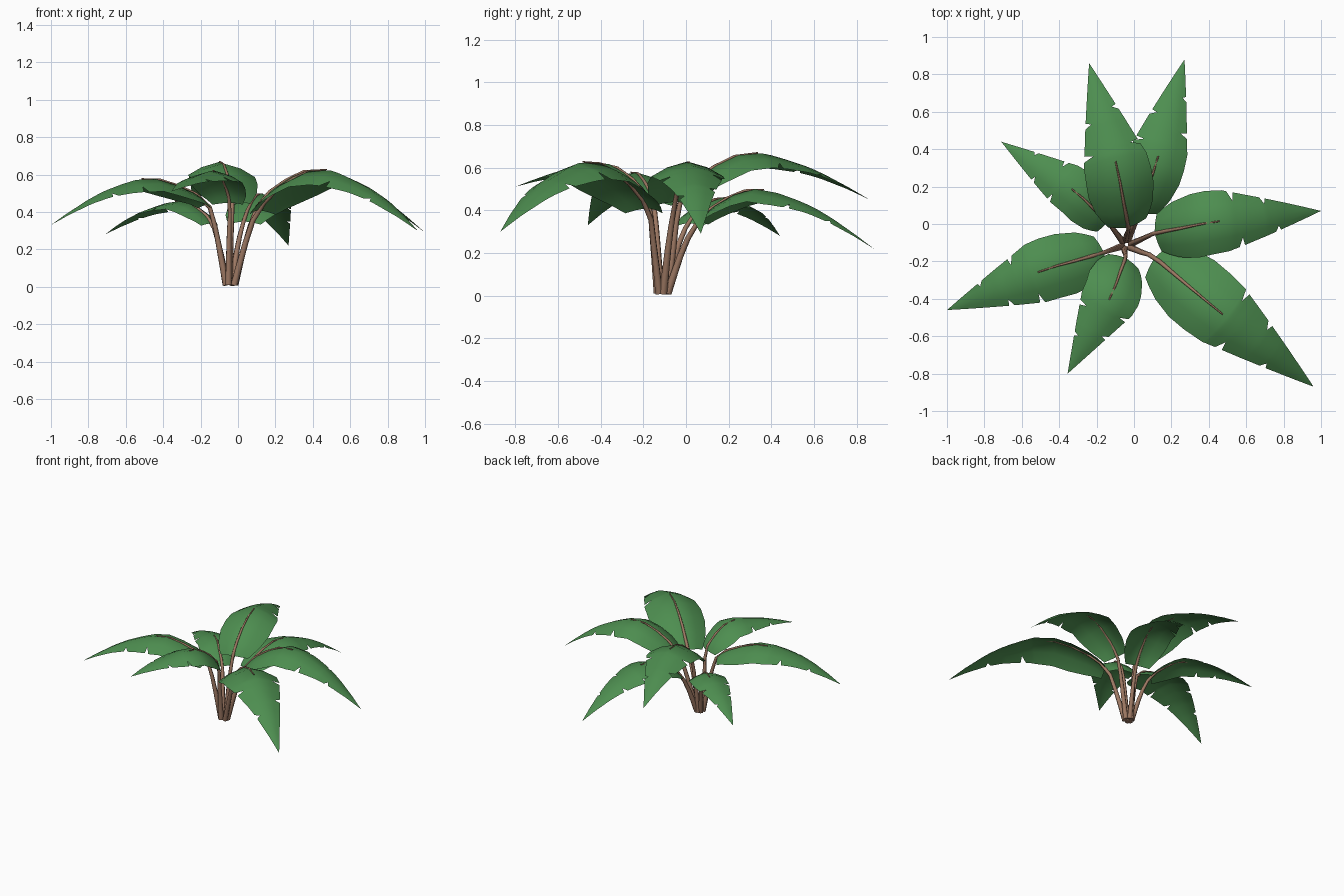
import bpy, bmesh, math
from mathutils import Vector

if "Cube" in bpy.data.objects:
    bpy.data.objects.remove(bpy.data.objects["Cube"])

def material(name, rgb):
    m = bpy.data.materials.new(name)
    m.diffuse_color = (*rgb, 1)
    m.use_nodes = True
    m.node_tree.nodes["Principled BSDF"].inputs["Base Color"].default_value = m.diffuse_color
    return m

GREEN = material("leaf_green", (0.075, 0.27, 0.08))
BROWN = material("stem_brown", (0.34, 0.19, 0.125))

def width(t):
    """Blade half-width fraction: broad base, then a straight taper to the tip."""
    if t < .25:
        return 1 - .42 * (1 - t / .25) ** 2
    return min(1 - .9 * (t - .25) ** 2, 1.72 * (1 - t))

def midline(start, peak, tip):
    """Ground to tip: steep stem, shoulder, peak, then a drooping fall."""
    start, peak, tip = Vector(start), Vector(peak), Vector(tip)
    flat = tip - start
    flat.z = 0
    base = Vector((-.04, -.11, .01)) + flat.normalized() * .025
    up = Vector((0, 0, 1))
    shoulder = start.lerp(peak, .42) + up * (peak.z - start.z) * .22
    pts = [base, base.lerp(start, .5) + up * .04, start, shoulder, peak]
    for f in (.4, .7, 1):
        p = peak.lerp(tip, f)
        p.z = peak.z + (tip.z - peak.z) * f ** 1.6
        pts.append(p)
    return pts, flat

def smooth_path(p, steps=6):
    """Catmull-Rom path through the points."""
    p = [2 * p[0] - p[1]] + p + [2 * p[-1] - p[-2]]
    out = []
    for i in range(1, len(p) - 2):
        a, b, c, d = p[i - 1:i + 3]
        for s in range(steps):
            t = s / steps
            out.append(0.5 * (2 * b + (c - a) * t + (2 * a - 5 * b + 4 * c - d) * t * t
                              + (3 * b - a - 3 * c + d) * t ** 3))
    return out + [p[-2]]

def at(path, t):
    """Position and unit tangent at fraction t of the path length."""
    lens = [(b - a).length for a, b in zip(path, path[1:])]
    d = t * sum(lens)
    for i, l in enumerate(lens):
        if d <= l or i == len(lens) - 1:
            return path[i].lerp(path[i + 1], min(d / l, 1)), (path[i + 1] - path[i]).normalized()
        d -= l

def frame(tan, flat):
    side = Vector((-flat.y, flat.x, 0)).normalized()
    return side, tan.cross(side).normalized()

def finish(bm, name, mat):
    mesh = bpy.data.meshes.new(name)
    bm.to_mesh(mesh)
    bm.free()
    mesh.materials.append(mat)
    ob = bpy.data.objects.new(name, mesh)
    bpy.context.collection.objects.link(ob)
    bpy.context.view_layer.objects.active = ob
    ob.select_set(True)
    bpy.ops.object.shade_smooth_by_angle(angle=math.radians(62))
    ob.select_set(False)

def stem(name, path, flat, r0=0.019, r1=0.004, sides=6, rings=8):
    bm = bmesh.new()
    loops = []
    for i in range(rings + 1):
        t = i / rings
        p, tan = at(path, t)
        s, n = frame(tan, flat)
        r = r0 + (r1 - r0) * t
        loops.append([bm.verts.new(p + r * (s * math.cos(a) + n * math.sin(a)))
                      for a in (2 * math.pi * k / sides for k in range(sides))])
    for a, b in zip(loops, loops[1:]):
        for k in range(sides):
            j = (k + 1) % sides
            bm.faces.new((a[k], a[j], b[j], b[k]))
    bm.faces.new(loops[0][::-1])
    bm.faces.new(loops[-1])
    bmesh.ops.recalc_face_normals(bm, faces=bm.faces)
    finish(bm, name, BROWN)

def blade(name, path, flat, half, tears):
    """Arched sheet with small V-shaped tears in its right and left edges."""
    gap = 0.015
    every = tears[0] + tears[1]
    rows = {i / 9 for i in range(9)} | {.05}
    rows = {t for t in rows if all(abs(t - n) > 0.03 for n in every)}
    for n in every:
        rows |= {n - gap, n, n + gap}
    bm = bmesh.new()
    grid = []
    for t in sorted(rows):
        p, tan = at(path, t)
        s, n = frame(tan, flat)
        row = []
        for f in (-1, -.55, 0, .55, 1):
            x = f * width(t) * half
            if abs(f) == 1 and t in tears[f > 0]:
                x *= 0.68
            drop = .14 * abs(x) + 1.6 * x * x
            row.append(bm.verts.new(p + s * x - n * drop))
        grid.append(row)
    for a, b in zip(grid, grid[1:]):
        for k in range(4):
            bm.faces.new((a[k], b[k], b[k + 1], a[k + 1]))
    tip = bm.verts.new(path[-1])
    for k in range(4):
        bm.faces.new((grid[-1][k], tip, grid[-1][k + 1]))
    finish(bm, name, GREEN)

# Each leaf: half-width, then blade start, highest point and tip
LEAVES = {
    "right": (.172, (.11, -.05, .44), (.42, .01, .63), (1, .07, .29)),
    "front_right": (.195, (.11, -.18, .41), (.44, -.455, .63), (.96, -.87, .30)),
    "back_right": (.155, (.03, .06, .35), (.12, .33, .50), (.27, .88, .22)),
    "back": (.18, (-.03, -.02, .46), (-.09, .30, .67), (-.24, .86, .45)),
    "back_left": (.13, (-.14, .01, .34), (-.31, .17, .46), (-.71, .44, .28)),
    "left": (.17, (-.16, -.152, .44), (-.48, -.245, .58), (-1, -.46, .33)),
    "front": (.155, (-.045, -.18, .45), (-.12, -.38, .62), (-.355, -.8, .51)),
}

for i, (name, (half, *marks)) in enumerate(LEAVES.items()):
    pts, flat = midline(*marks)
    path = smooth_path(pts)
    shift = .015 * (i % 3 - 1)                 # vary the tears from leaf to leaf
    tears = ([.53 + shift, .74 + shift], [.47 - shift, .64 - shift])
    stem(name + "_stem", path[:26], flat)      # ends part way along the blade
    blade(name + "_leaf", path[12:], flat, half, tears)
